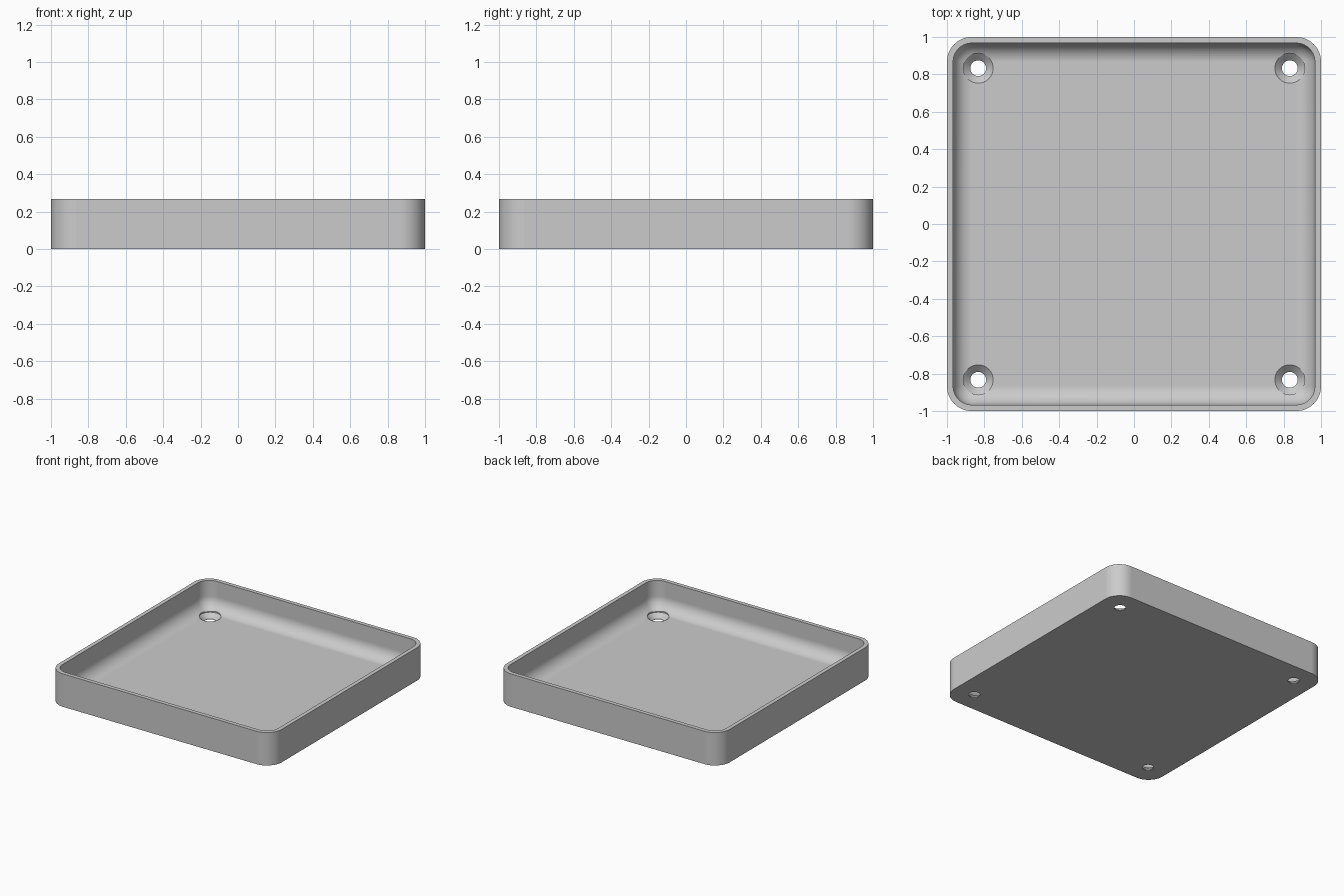
import bpy
import bmesh
from math import cos, sin, pi

cube = bpy.data.objects.get("Cube")
if cube:
    bpy.data.objects.remove(cube, do_unlink=True)

HEIGHT = 0.267
FLOOR = 0.04          # floor thickness
WALL = 0.033          # wall thickness
CORNER = 0.133        # outer corner radius
FILLET = CORNER - WALL
HOLE_POS = 0.833
HOLE_R, SINK_R = 0.042, 0.08
STEPS = 14

gray = bpy.data.materials.new("light_gray_plastic")
gray.use_nodes = True
COLOR = (0.6, 0.6, 0.6, 1)
gray.diffuse_color = COLOR
gray.node_tree.nodes["Principled BSDF"].inputs["Base Color"].default_value = COLOR


def loft(name, rings):
    """Join equal-length closed rings with quads and cap both ends."""
    bm = bmesh.new()
    loops = [[bm.verts.new(p) for p in ring] for ring in rings]
    n = len(loops[0])
    for a, b in zip(loops, loops[1:]):
        for i in range(n):
            j = (i + 1) % n
            bm.faces.new((a[i], a[j], b[j], b[i]))
    bm.faces.new(loops[0][::-1])
    bm.faces.new(loops[-1])
    bmesh.ops.remove_doubles(bm, verts=bm.verts[:], dist=0.0001)
    bmesh.ops.recalc_face_normals(bm, faces=bm.faces[:])
    mesh = bpy.data.meshes.new(name)
    bm.to_mesh(mesh)
    bm.free()
    mesh.materials.append(gray)
    obj = bpy.data.objects.new(name, mesh)
    bpy.context.collection.objects.link(obj)
    return obj


def rounded_square(half, radius, z):
    pts = []
    for q, (sx, sy) in enumerate(((1, 1), (-1, 1), (-1, -1), (1, -1))):
        for k in range(STEPS + 1):
            a = (q + k / STEPS) * pi / 2
            pts.append((sx * (half - radius) + radius * cos(a),
                        sy * (half - radius) + radius * sin(a), z))
    return pts


def circle(x, y, radius, z, n=48):
    return [(x + radius * cos(2 * pi * i / n), y + radius * sin(2 * pi * i / n), z)
            for i in range(n)]


# Tray shell: outer wall, rim, inner wall, rounded inner edge and floor
rings = [rounded_square(1, CORNER, 0),
         rounded_square(1, CORNER, HEIGHT),
         rounded_square(1 - WALL, FILLET, HEIGHT)]
for k in range(STEPS + 1):
    a = k / STEPS * pi / 2
    inset = FILLET * (1 - cos(a))
    rings.append(rounded_square(1 - WALL - inset, FILLET - inset,
                                FLOOR + FILLET * (1 - sin(a))))
tray = loft("tray", rings)

# Countersunk screw holes in the four corners
bpy.context.view_layer.objects.active = tray
tray.select_set(True)
for sx in (-1, 1):
    for sy in (-1, 1):
        x, y = sx * HOLE_POS, sy * HOLE_POS
        profile = ((HOLE_R, -0.05), (HOLE_R, 0.004), (SINK_R, FLOOR), (SINK_R, HEIGHT / 2))
        cutter = loft("screw_hole_cutter", [circle(x, y, r, z) for r, z in profile])
        cutter.hide_render = True
        cut = tray.modifiers.new("screw_hole", 'BOOLEAN')
        cut.operation = 'DIFFERENCE'
        cut.solver = 'EXACT'
        cut.object = cutter
        bpy.ops.object.modifier_apply(modifier=cut.name)
        bpy.data.objects.remove(cutter, do_unlink=True)

# Smooth curves, flat large faces
bpy.ops.object.shade_smooth_by_angle()
for face in tray.data.polygons:
    if face.area > 0.1:
        face.use_smooth = False
